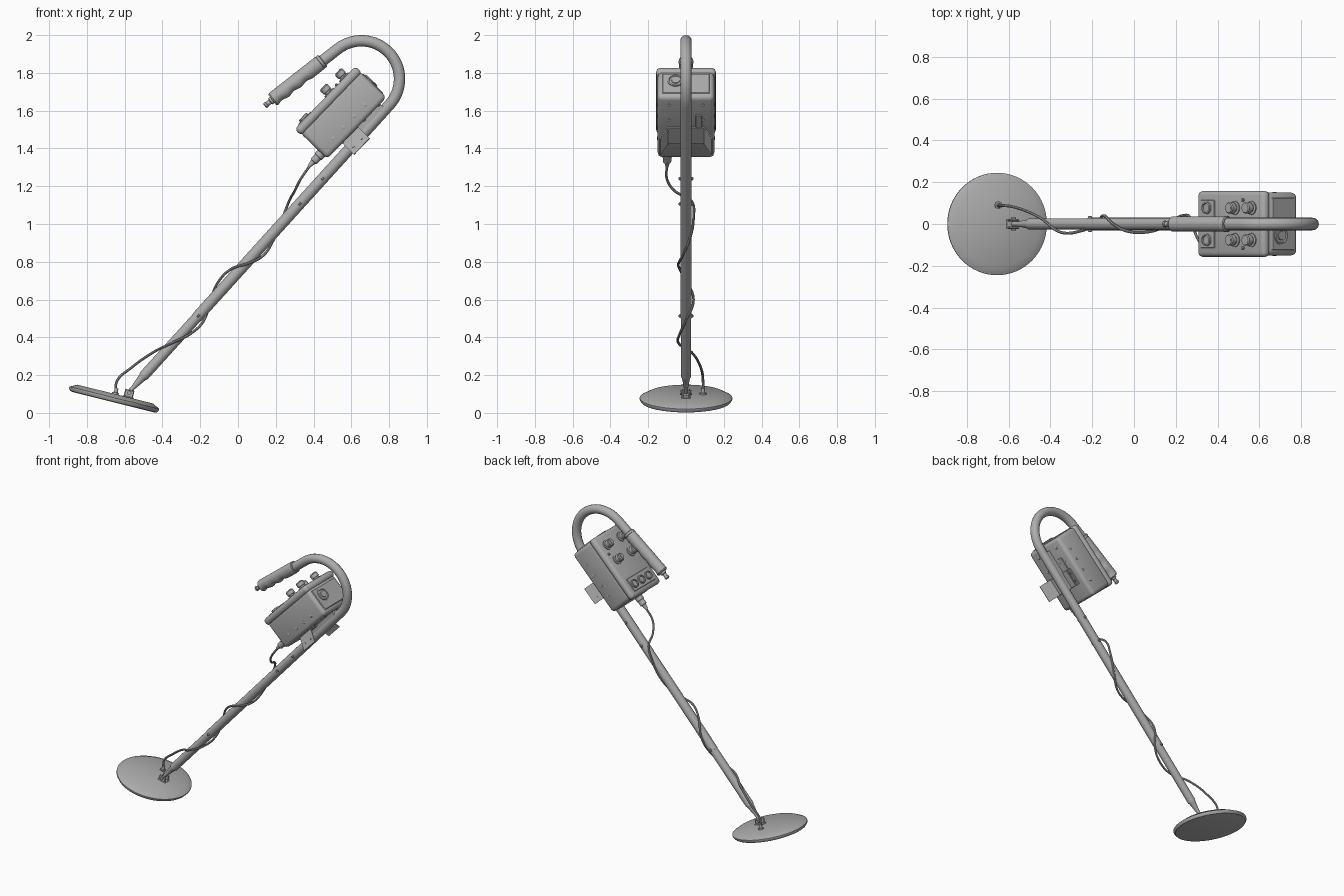
import bpy, bmesh, math
from mathutils import Matrix, Vector

if "Cube" in bpy.data.objects:
    bpy.data.objects.remove(bpy.data.objects["Cube"])

grey = bpy.data.materials.new("grey")
grey.diffuse_color = (0.42, 0.42, 0.42, 1)
grey.use_nodes = True
grey.node_tree.nodes["Principled BSDF"].inputs["Base Color"].default_value = grey.diffuse_color


def frame(x, y, z, deg):
    """Local x runs up the slope, local z is normal to it."""
    return Matrix.Translation((x, y, z)) @ Matrix.Rotation(-math.radians(deg), 4, 'Y')


def finish(ob, angle=35):
    ob.data.materials.clear()
    ob.data.materials.append(grey)
    bpy.ops.object.select_all(action='DESELECT')
    ob.select_set(True)
    bpy.context.view_layer.objects.active = ob
    bpy.ops.object.shade_smooth_by_angle(angle=math.radians(angle))
    return ob


def from_bmesh(name, bm, m):
    bmesh.ops.recalc_face_normals(bm, faces=bm.faces)
    me = bpy.data.meshes.new(name)
    bm.to_mesh(me)
    bm.free()
    ob = bpy.data.objects.new(name, me)
    bpy.context.collection.objects.link(ob)
    ob.matrix_world = m
    return finish(ob)


def box(name, m, lo, hi, bevel=0.0, seg=3):
    bm = bmesh.new()
    bmesh.ops.create_cube(bm, size=1)
    for v in bm.verts:
        v.co = [lo[i] + (v.co[i] + 0.5) * (hi[i] - lo[i]) for i in range(3)]
    if bevel:
        bmesh.ops.bevel(bm, geom=bm.edges[:], offset=bevel, segments=seg, affect='EDGES', profile=0.5)
    return from_bmesh(name, bm, m)


def lathe(name, m, profile, n=24):
    """Spin (radius, height) pairs about local z, with capped ends."""
    bm = bmesh.new()
    rings = [[bm.verts.new((r * math.cos(k * math.tau / n), r * math.sin(k * math.tau / n), h))
              for k in range(n)] for r, h in profile]
    bridge(bm, rings)
    return from_bmesh(name, bm, m)


def bridge(bm, rings):
    n = len(rings[0])
    for a, b in zip(rings, rings[1:]):
        for k in range(n):
            bm.faces.new((a[k], a[(k + 1) % n], b[(k + 1) % n], b[k]))
    bm.faces.new(rings[0])
    bm.faces.new(rings[-1])


def tube(name, pts, r, bezier=False):
    cu = bpy.data.curves.new(name, 'CURVE')
    cu.dimensions = '3D'
    cu.bevel_depth, cu.bevel_resolution, cu.use_fill_caps = r, (2 if bezier else 6), True
    cu.resolution_u = 6
    sp = cu.splines.new('BEZIER' if bezier else 'POLY')
    target = sp.bezier_points if bezier else sp.points
    target.add(len(pts) - 1)
    for p, co in zip(target, pts):
        if bezier:
            p.co = co
            p.handle_left_type = p.handle_right_type = 'AUTO'
        else:
            p.co = (*co, 1)
    ob = bpy.data.objects.new(name, cu)
    bpy.context.collection.objects.link(ob)
    bpy.ops.object.select_all(action='DESELECT')
    ob.select_set(True)
    bpy.context.view_layer.objects.active = ob
    bpy.ops.object.convert(target='MESH')
    return finish(bpy.context.object)


def at(m, x, y, z):
    return m @ Matrix.Translation((x, y, z))


def sideways(m, x, z, y, s):
    """Frame whose local z points to the s side in y."""
    return at(m, x, y * s, z) @ Matrix.Rotation(-s * math.pi / 2, 4, 'X')


# search coil disc
coil = frame(-0.655, 0, 0.078, -14)
lathe("coil_disc", coil, [(0.225, -0.022), (0.236, -0.019), (0.245, -0.006), (0.245, 0.002),
                          (0.207, 0.022)], 64)

# hinge between coil and shaft
for s in (-1, 1):
    box("hinge_ear", coil, (0.045, s * 0.018 - 0.005, 0.02), (0.095, s * 0.018 + 0.005, 0.062), 0.004, 1)
    lathe("hinge_nut", sideways(coil, 0.07, 0.047, 0.02, s), [(0.012, 0), (0.012, 0.012)], 6)
box("hinge_base", coil, (0.04, -0.025, 0.021), (0.1, 0.025, 0.027), 0.002, 1)

# shaft, bend and handle tube
SL = 47.8
shaft = frame(-0.573, 0, 0.114, SL)
lathe("shaft_tip", shaft @ Matrix.Rotation(math.pi / 2, 4, 'Y'),
      [(0.011, -0.01), (0.012, 0.03), (0.022, 0.1), (0.027, 0.115)])
tube("lower_shaft", [shaft @ Vector((t, 0, 0)) for t in (0.11, 0.55)], 0.0275)
cx, cz, R = 0.653, 1.768, 0.202
a0, a1 = SL - 90, 128
pts = [shaft @ Vector((0.53, 0, 0))]
for i in range(33):
    a = math.radians(a0 + (a1 - a0) * i / 32)
    pts.append(Vector((cx + R * math.cos(a), 0, cz + R * math.sin(a))))
grip = frame(*pts[-1], 218)
pts.append(grip @ Vector((0.2, 0, 0)))
tube("upper_shaft", pts, 0.030)
for t in (0.54, 1.34, 1.52):
    for s in (-1, 1):
        lathe("shaft_button", sideways(shaft, t, 0, 0.026, s), [(0.009, 0), (0.009, 0.009), (0.005, 0.013)], 12)

# grip with finger grooves on the underside
bm = bmesh.new()
rings = []
for i in range(41):
    f = i / 40
    x = 0.115 + 0.325 * f
    r = 0.037 - 0.006 * (f > 0.99) - 0.004 * (f < 0.01)
    wave = 0.007 * (0.5 - 0.5 * math.cos(f * 4 * math.tau)) if f > 0.25 else 0
    ring = []
    for k in range(24):
        a = k * math.tau / 24
        rr = r - wave * max(0, math.sin(a))
        ring.append(bm.verts.new((x, rr * math.cos(a), rr * math.sin(a) * 1.08)))
    rings.append(ring)
bridge(bm, rings)
from_bmesh("hand_grip", bm, grip)
end = grip @ Matrix.Rotation(math.pi / 2, 4, 'Y')
lathe("grip_collar", end, [(0.034, 0.1), (0.039, 0.104), (0.039, 0.118), (0.034, 0.122)])
lathe("grip_button", end, [(0.02, 0.435), (0.02, 0.452), (0.013, 0.455), (0.013, 0.475),
                           (0.016, 0.477), (0.016, 0.487), (0.01, 0.492)], 16)

# control box
B = frame(0.545, 0, 1.587, 46)
box("box_body", B, (-0.225, -0.15, -0.116), (0.228, 0.15, 0.085), 0.024)
box("box_lid", B, (-0.232, -0.158, 0.068), (0.232, 0.158, 0.118), 0.022)
box("end_panel", B, (0.22, -0.125, -0.088), (0.233, 0.125, 0.062), 0.004, 1)

# speaker rings on the upper end
sp = at(B, 0.23, -0.055, 0.005) @ Matrix.Rotation(math.pi / 2, 4, 'Y')
lathe("speaker", sp, [(0.043, 0), (0.043, 0.008), (0.036, 0.01), (0.033, 0.004),
                      (0.022, 0.004), (0.02, 0.008), (0.012, 0.008)], 32)

# knobs, buttons and pins on the lid
for y in (-0.077, 0.077):
    for u in (0.034, 0.148):
        lathe("knob", at(B, u, y, 0.116), [(0.033, 0), (0.033, 0.008), (0.022, 0.009), (0.022, 0.016),
                                           (0.027, 0.018), (0.027, 0.042), (0.023, 0.047)], 20)
        box("knob_pointer", at(B, u, y, 0.16), (-0.02, -0.004, 0), (0.02, 0.004, 0.006))
for y in (-0.115, 0.115):
    lathe("lid_pin", at(B, 0.091, y, 0.116), [(0.008, 0), (0.008, 0.008), (0.005, 0.012)], 10)
box("button_panel", B, (-0.2, -0.115, 0.11), (-0.105, 0.115, 0.122), 0.003, 1)
for y in (-0.077, 0, 0.077):
    lathe("push_button", at(B, -0.155, y, 0.12), [(0.029, 0), (0.029, 0.012), (0.022, 0.014),
                                                 (0.02, 0.007), (0.012, 0.007)], 24)

# screws along both sides and underneath
for s in (-1, 1):
    for i in range(4):
        lathe("side_screw", sideways(B, -0.126 + i * 0.082, -0.062, 0.149, s),
              [(0.01, 0), (0.01, 0.003), (0.006, 0.005)], 12)
    for u in (-0.06, 0.06, 0.17):
        lathe("base_screw", at(B, u, s * 0.09, -0.121), [(0.006, 0), (0.009, 0.002), (0.009, 0.006)], 12)
box("battery_hatch", B, (-0.02, 0.05, -0.122), (0.1, 0.085, -0.112), 0.002, 1)

# mounting bracket with flared wings either side of the shaft
box("bracket_base", B, (-0.11, -0.1, -0.124), (0.01, 0.1, -0.114), 0.002, 1)
box("shaft_clamp", B, (-0.11, -0.026, -0.165), (0.18, 0.026, -0.112))
for s in (-1, 1):
    wing = at(B, 0, s * 0.095, -0.118) @ Matrix.Rotation(s * math.radians(27), 4, 'X')
    box("bracket_wing", wing, (-0.11, -0.003, -0.095), (0.01, 0.003, 0))
    for u in (-0.08, -0.02):
        lathe("wing_screw", sideways(wing, u, -0.06, 0.002, s), [(0.007, 0), (0.007, 0.004)], 10)

# cable wrapped along the shaft, with its plug and coil gland
tube("cable", [(-.648, .09, .11), (-.64, .09, .17), (-.57, .08, .235), (-.45, .03, .32),
               (-.35, -.04, .37), (-.25, -.032, .42), (-.18, 0, .49), (-.145, .04, .60),
               (-.10, 0, .70), (-.03, -.035, .765), (.05, -.04, .79), (.13, -.02, .83),
               (.19, .02, .92), (.235, .04, 1.03), (.27, .03, 1.12), (.30, -.06, 1.175),
               (.33, -.1, 1.235), (.385, -.1, 1.315)], 0.007, True)
plug = frame(0.375, -0.1, 1.305, 46) @ Matrix.Rotation(math.pi / 2, 4, 'Y')
lathe("cable_plug", plug, [(0.009, 0), (0.015, 0.035), (0.022, 0.037), (0.022, 0.07), (0.026, 0.072),
                           (0.026, 0.1)], 16)
lathe("cable_gland", at(coil, 0, 0.09, 0.02), [(0.018, 0), (0.018, 0.01), (0.011, 0.012), (0.009, 0.035)], 16)
